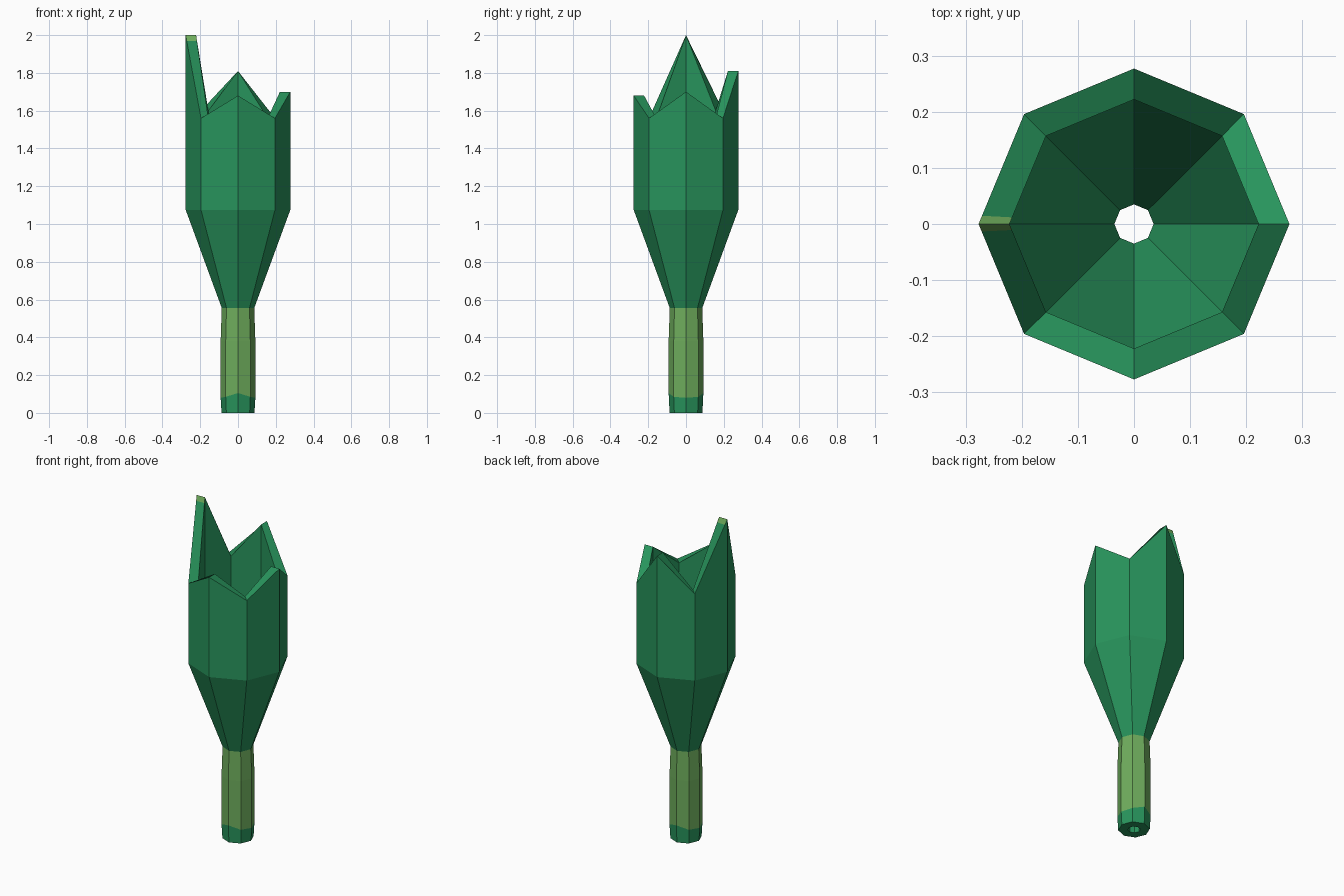
import bpy, bmesh, math

if "Cube" in bpy.data.objects:
    bpy.data.objects.remove(bpy.data.objects["Cube"])

SIDES = 8


def material(name, rgb):
    m = bpy.data.materials.new(name)
    m.diffuse_color = (*rgb, 1)
    m.use_nodes = True
    m.node_tree.nodes["Principled BSDF"].inputs["Base Color"].default_value = m.diffuse_color
    return m


green = material("bottle_green", (0.021, 0.296, 0.107))
olive = material("olive_green", (0.156, 0.413, 0.107))

# Jagged rim and label-edge heights, counter-clockwise from +x
RIM = [1.70, 1.56, 1.81, 1.60, 2.00, 1.56, 1.68, 1.56]
FOIL = [0.08, 0.085, 0.105, 0.085, 0.08, 0.085, 0.105, 0.085]

# Closed section: up the outside, over the broken rim, down the inside
SECTION = [(0.087, 0.0), (0.092, FOIL), (0.092, 0.13), (0.092, 0.38),
           (0.086, 0.555), (0.277, 1.075), (0.277, RIM),
           (0.222, RIM), (0.222, 1.075), (0.035, 0.555), (0.035, 0.0)]
FOIL_BANDS = (1, 2, 3)
RIM_BAND = 6

bm = bmesh.new()
rings = []
for r, z in SECTION:
    ring = []
    for k in range(SIDES):
        a = math.tau * k / SIDES
        h = z[k] if isinstance(z, list) else z
        ring.append(bm.verts.new((r * math.cos(a), r * math.sin(a), h)))
    rings.append(ring)

rim_faces = []
for i, low in enumerate(rings):
    high = rings[(i + 1) % len(rings)]
    for k in range(SIDES):
        n = (k + 1) % SIDES
        f = bm.faces.new((low[k], low[n], high[n], high[k]))
        f.material_index = 1 if i in FOIL_BANDS else 0
        if i == RIM_BAND:
            rim_faces.append(f)

# Olive tip on the tallest shard's broken edge
tips = [f for f in rim_faces if max(v.co.z for v in f.verts) > 1.9]
edges = {e for f in tips for e in f.edges}
verts = {v for f in tips for v in f.verts}
bmesh.ops.bisect_plane(bm, geom=tips + list(edges) + list(verts),
                       plane_co=(0, 0, 1.97), plane_no=(0, 0, 1))
for f in bm.faces:
    if min(v.co.z for v in f.verts) > 1.96:
        f.material_index = 1

bmesh.ops.recalc_face_normals(bm, faces=bm.faces)
mesh = bpy.data.meshes.new("broken_bottle")
bm.to_mesh(mesh)
bm.free()
mesh.materials.append(green)
mesh.materials.append(olive)
bottle = bpy.data.objects.new("broken_bottle", mesh)
bpy.context.collection.objects.link(bottle)
